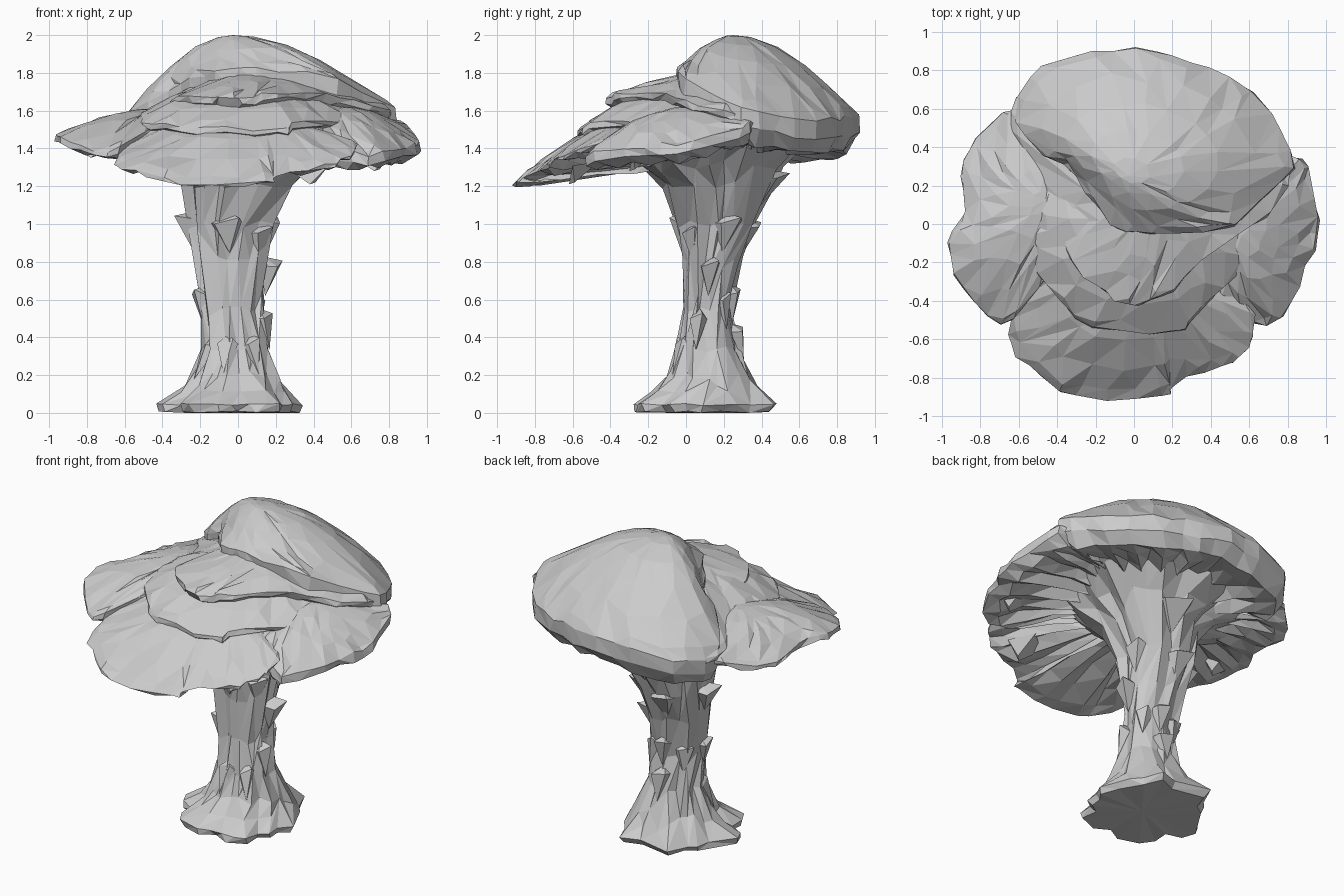
import bpy, bmesh, math, random
from mathutils import Vector

random.seed(4)
cube = bpy.data.objects.get("Cube")
if cube:
    bpy.data.objects.remove(cube, do_unlink=True)

grey = bpy.data.materials.new("stone_grey")
grey.use_nodes = True
grey.diffuse_color = (0.6, 0.6, 0.6, 1)
grey.node_tree.nodes["Principled BSDF"].inputs["Base Color"].default_value = grey.diffuse_color


def jitter(amount):
    return Vector([random.uniform(-amount, amount) for _ in range(3)])


def finish(bm, name, keep=1.0):
    """Turn a bmesh into a flat shaded object, thinned into irregular facets."""
    bmesh.ops.recalc_face_normals(bm, faces=bm.faces)
    mesh = bpy.data.meshes.new(name)
    bm.to_mesh(mesh)
    bm.free()
    mesh.materials.append(grey)
    obj = bpy.data.objects.new(name, mesh)
    bpy.context.collection.objects.link(obj)
    if keep < 1:
        thin = obj.modifiers.new("facets", 'DECIMATE')
        thin.ratio = keep


def loft(name, rings, bottom, top, keep):
    """Skin a stack of equal rings and close both ends with a point."""
    bm = bmesh.new()
    loops = [[bm.verts.new(p) for p in ring] for ring in rings]
    count = len(loops[0])
    low, high = bm.verts.new(bottom), bm.verts.new(top)
    for j in range(count):
        k = (j + 1) % count
        bm.faces.new((low, loops[0][k], loops[0][j]))
        bm.faces.new((high, loops[-1][j], loops[-1][k]))
        for a, b in zip(loops, loops[1:]):
            bm.faces.new((a[j], a[k], b[k]))
            bm.faces.new((a[j], b[k], b[j]))
    finish(bm, name, keep)


def closed_curve(points, steps=3):
    """Smooth closed outline through the control points."""
    pts = [Vector(p) for p in points]
    n, out = len(pts), []
    for i in range(n):
        a, b, c, d = (pts[(i + k) % n] for k in (-1, 0, 1, 2))
        for s in range(steps):
            t = s / steps
            out.append(b + (c - a) * t / 2 + (a * 2 - b * 5 + c * 4 - d) * t * t / 2
                       + (b * 3 - a - c * 3 + d) * t ** 3 / 2)
    return out


def soften(loop):
    """Average each outline point with its neighbours."""
    n = len(loop)
    return [sum((loop[(j + k) % n] for k in (-2, -1, 0, 1, 2)), Vector()) / 5 for j in range(n)]


def lobe(name, outline, apex, thick, bulge=2.0, arch=0.07):
    """One layer of the cap: domed top, rounded rim and pleated hollow underside."""
    rim = [p + jitter(0.012) for p in closed_curve(outline)]
    apex, hub = Vector(apex), Vector((0, 0.15, 1.3))
    rings = []
    for t in (0.8, 0.6, 0.4, 0.22, 0.08):
        ring = []
        for j, p in enumerate(rim):
            q = (p - Vector((0, 0, thick))).lerp(hub, t)
            pleat = 0.022 * (-1) ** j
            q.z += (arch + pleat) * math.sin(math.pi * t)
            ring.append(q + jitter(0.014))
        rings.append(ring)
    rings.append([p - Vector((0, 0, thick * 0.5)) + jitter(0.012) for p in rim])
    rings.append(rim)
    base = rim
    for t in (0.06, 0.2, 0.4, 0.62, 0.84):
        ring = []
        for p in base:
            q = p.lerp(apex, t)
            q.z = p.z + (apex.z - p.z) * (1 - (1 - t) ** bulge)
            ring.append(q + jitter(0.013 * (1 - t)))
        rings.append(ring)
        base = soften(base)
    loft(name, rings, hub, apex, 0.65)


# Cap layers, from the top down
lobe("cap_crown", [
    (-0.62, 0.6, 1.5), (-0.48, 0.82, 1.52), (-0.1, 0.91, 1.57), (0.2, 0.88, 1.57),
    (0.5, 0.76, 1.55), (0.73, 0.56, 1.57), (0.82, 0.3, 1.62), (0.64, 0.1, 1.71),
    (0.45, -0.03, 1.79), (0.1, -0.06, 1.82), (-0.12, 0, 1.81), (-0.3, 0.25, 1.75),
    (-0.53, 0.42, 1.62)], (-0.03, 0.25, 2.0), 0.19)
lobe("cap_upper_shelf", [
    (-0.6, 0.65, 1.5), (-0.6, 0.38, 1.52), (-0.39, 0.05, 1.63), (-0.32, -0.2, 1.67),
    (-0.15, -0.36, 1.67), (0.02, -0.42, 1.67), (0.2, -0.33, 1.69), (0.45, -0.12, 1.68),
    (0.68, 0.04, 1.63), (0.82, 0.28, 1.58), (0.6, 0.6, 1.5), (0, 0.7, 1.5)],
    (0.08, 0.15, 1.82), 0.06, 1.6)
lobe("cap_middle_shelf", [
    (-0.58, 0.25, 1.5), (-0.55, -0.08, 1.53), (-0.46, -0.32, 1.53), (-0.2, -0.54, 1.51),
    (0.2, -0.56, 1.5), (0.34, -0.45, 1.54), (0.6, -0.2, 1.54), (0.8, 0.1, 1.53),
    (0.7, 0.4, 1.5), (0, 0.6, 1.5)], (0, 0.1, 1.74), 0.05, 2.6)
lobe("cap_front_skirt", [
    (-0.52, -0.34, 1.46), (-0.65, -0.57, 1.33), (-0.54, -0.74, 1.28), (-0.3, -0.9, 1.22),
    (0.14, -0.9, 1.22), (0.21, -0.83, 1.26), (0.45, -0.75, 1.31), (0.59, -0.64, 1.36),
    (0.62, -0.48, 1.43), (0.4, -0.2, 1.5), (0, 0, 1.5), (-0.4, -0.1, 1.5)],
    (0, -0.2, 1.59), 0.025, 1.8, 0.04)
lobe("cap_right_lobe", [
    (-0.62, 0.6, 1.48), (-0.77, 0.5, 1.45), (-0.88, 0.33, 1.43), (-0.89, 0.08, 1.45),
    (-0.96, -0.1, 1.48), (-0.89, -0.33, 1.43), (-0.68, -0.52, 1.38), (-0.5, -0.33, 1.5),
    (-0.3, 0, 1.55), (-0.3, 0.4, 1.5)], (-0.46, 0.12, 1.61), 0.06)
lobe("cap_left_lobe", [
    (0.82, 0.35, 1.54), (0.92, 0.26, 1.5), (0.96, 0.02, 1.43), (0.9, -0.22, 1.41),
    (0.76, -0.48, 1.37), (0.62, -0.52, 1.38), (0.4, -0.3, 1.5), (0.4, 0.1, 1.55),
    (0.6, 0.35, 1.5)], (0.55, 0, 1.62), 0.1)

# Trunk sections: height, then x and y extents
SECTIONS = [
    (0.0, -0.38, 0.34, -0.29, 0.45), (0.04, -0.4, 0.36, -0.31, 0.47),
    (0.12, -0.29, 0.28, -0.18, 0.4), (0.2, -0.23, 0.23, -0.1, 0.34),
    (0.34, -0.17, 0.17, -0.05, 0.28), (0.55, -0.18, 0.14, -0.01, 0.23),
    (0.8, -0.22, 0.16, -0.01, 0.28), (1.0, -0.26, 0.19, -0.04, 0.36),
    (1.2, -0.28, 0.3, -0.12, 0.44), (1.32, -0.38, 0.4, -0.26, 0.5),
    (1.44, -0.6, 0.56, -0.4, 0.62)]


def trunk_point(angle, z, scale=1.0):
    """Point on the trunk surface, interpolated between sections."""
    for a, b in zip(SECTIONS, SECTIONS[1:]):
        if z <= b[0]:
            break
    t = (z - a[0]) / (b[0] - a[0])
    x0, x1, y0, y1 = (p + (q - p) * t for p, q in zip(a[1:], b[1:]))
    return Vector(((x0 + x1) / 2 + (x1 - x0) / 2 * math.cos(angle) * scale,
                   (y0 + y1) / 2 + (y1 - y0) / 2 * math.sin(angle) * scale, z))


# Fluted trunk with root flares at the foot
SIDES = 28
flutes = [random.uniform(-0.12, 0.07) for _ in range(SIDES)]
rings = []
for section in SECTIONS:
    z, ring = section[0], []
    for j in range(SIDES):
        angle = math.tau * j / SIDES
        root = 0.1 * max(0, 1 - z * 3) * (math.cos(angle * 6) - 0.7)
        p = trunk_point(angle, z, 1.02 + flutes[j] + root)
        wobble = jitter(0.015)
        if z < 0.1:
            wobble.z = abs(wobble.z) * 0.7
        ring.append(p + wobble)
    rings.append(ring)
loft("trunk", rings, (0, 0.08, 0), (0, 0.15, 1.5), 0.7)


# Bark flakes peeling up and outward
def bark_flake(index, degrees, z, reach, width=0.42, length=0.16):
    a = math.radians(degrees)
    bm = bmesh.new()
    spots = [(0, -length, 1.0), (-width, 0, 0.9), (width, 0, 0.9),
             (-width * 0.6, 0, 1 + reach * 0.8), (width * 0.5, 0.03, 1 + reach),
             (0, 0.05, 0.85)]
    for turn, rise, scale in spots:
        bm.verts.new(trunk_point(a + turn, z + rise, scale) + jitter(0.008))
    bmesh.ops.convex_hull(bm, input=bm.verts)
    finish(bm, "bark_flake_%d" % index)


flakes = [(180, 1.02, 0.3), (0, 0.78, 0.4), (190, 0.62, 0.35), (340, 0.5, 0.25),
          (200, 0.34, 0.2), (90, 0.43, 0.35), (85, 0.63, 0.35), (100, 0.98, 0.25),
          (80, 1.24, 0.2), (265, 1.0, 0.2), (250, 0.37, 0.12), (20, 1.0, 0.2),
          (300, 0.36, 0.12), (135, 0.6, 0.2), (45, 0.6, 0.2), (320, 0.95, 0.15)]
for i, flake in enumerate(flakes):
    bark_flake(i, *flake)

# Ragged tips hanging under the cap rim
for i, (x, y, z) in enumerate([(0.38, -0.62, 1.21), (0.72, -0.3, 1.28), (-0.78, -0.2, 1.35)]):
    bm = bmesh.new()
    for dx, dy, dz in [(0, 0, 0), (-0.14, 0.04, 0.1), (0.1, 0.02, 0.1), (0, 0.16, 0.12),
                       (0.03, 0.03, 0.01)]:
        bm.verts.new((x + dx, y + dy, z + dz))
    bmesh.ops.convex_hull(bm, input=bm.verts)
    finish(bm, "hanging_tip_%d" % i)
